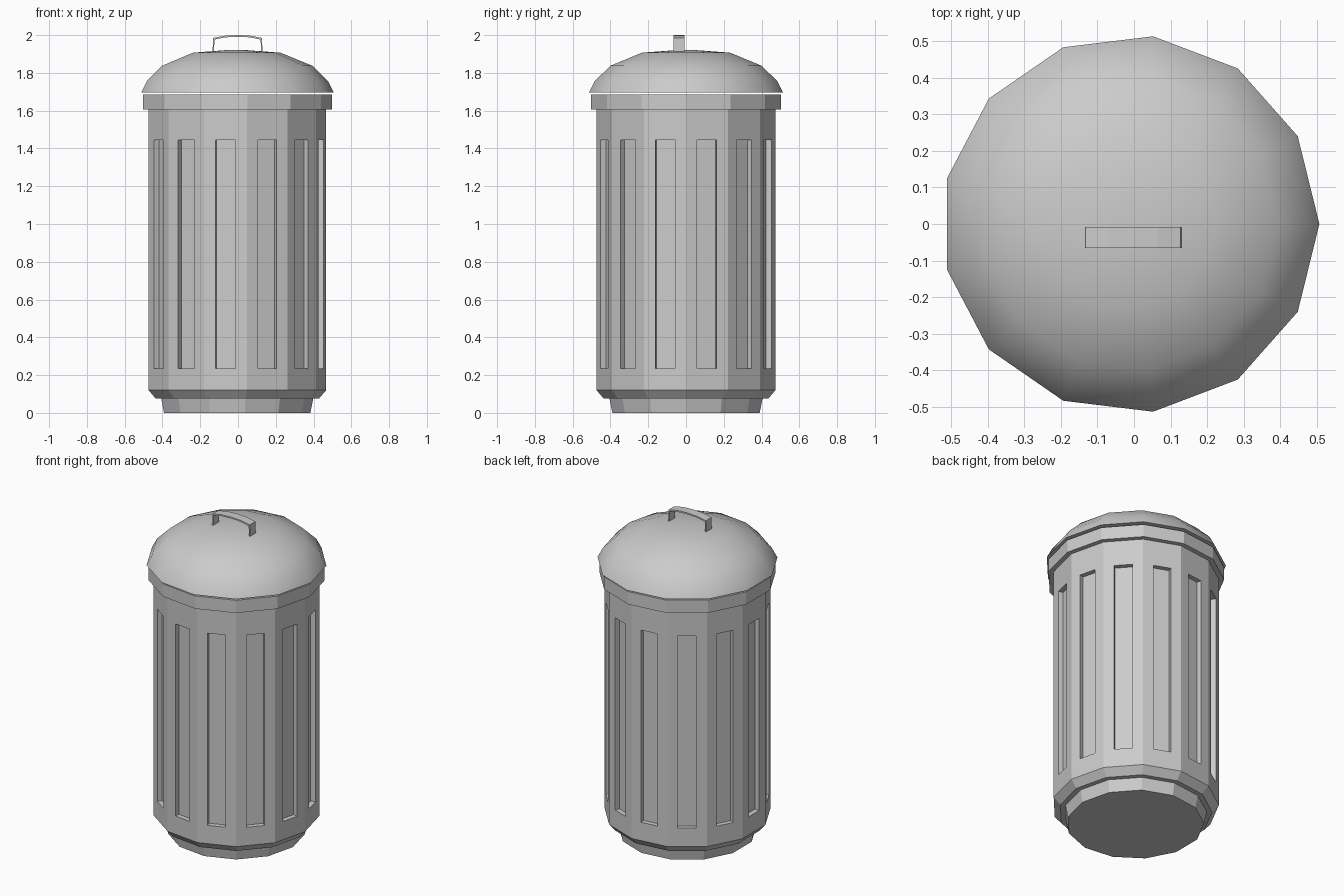
import bpy, bmesh, math
from mathutils import Vector

if "Cube" in bpy.data.objects:
    bpy.data.objects.remove(bpy.data.objects["Cube"])

SIDES = 13
CX = -0.01  # odd-sided shape: shift so its extents are centred


def ring(bm, r, z):
    return [bm.verts.new((CX + r * math.cos(2 * math.pi * i / SIDES),
                          r * math.sin(2 * math.pi * i / SIDES), z))
            for i in range(SIDES)]


def finish(bm, name):
    bmesh.ops.recalc_face_normals(bm, faces=bm.faces)
    mesh = bpy.data.meshes.new(name)
    bm.to_mesh(mesh)
    bm.free()
    ob = bpy.data.objects.new(name, mesh)
    bpy.context.collection.objects.link(ob)
    return ob


def slotted_wall(bm, quad):
    # Wall panel with a recessed upright slot: frame, slot sides, slot back
    a, b, c, d = [v.co.copy() for v in quad]
    across = (b - a).normalized()
    mid = (a + b) / 2
    inward = Vector((CX - mid.x, -mid.y, 0)).normalized()
    half, low, high, depth = 0.053, 0.235, 1.445, 0.03
    corners = []
    for s, z in ((-1, low), (1, low), (1, high), (-1, high)):
        p = mid + across * half * s
        p.z = z
        corners.append(p)
    outer = [bm.verts.new(p) for p in corners]
    inner = [bm.verts.new(p + inward * depth) for p in corners]
    for i in range(4):
        j = (i + 1) % 4
        bm.faces.new((quad[i], quad[j], outer[j], outer[i]))
        bm.faces.new((outer[i], outer[j], inner[j], inner[i]))
    bm.faces.new(inner)


def turned(name, profile, slot_segment=None):
    bm = bmesh.new()
    rings = [ring(bm, r, z) for r, z in profile]
    for k in range(len(rings) - 1):
        lo, hi = rings[k], rings[k + 1]
        for i in range(SIDES):
            j = (i + 1) % SIDES
            quad = (lo[i], lo[j], hi[j], hi[i])
            if k == slot_segment:
                slotted_wall(bm, quad)
            else:
                bm.faces.new(quad)
    bm.faces.new(rings[0])
    bm.faces.new(rings[-1])
    return finish(bm, name)


# Can: foot, bevelled bottom, slotted wall and rim
turned("can_body", [(0.393, 0), (0.408, 0.075), (0.438, 0.075), (0.477, 0.12),
                    (0.477, 1.605), (0.507, 1.605), (0.507, 1.685)], slot_segment=3)

# Domed lid, hovering just above the rim
lid = turned("lid", [(0.517, 1.697), (0.486, 1.757), (0.403, 1.838),
                     (0.235, 1.907), (0.06, 1.92)])
bpy.context.view_layer.objects.active = lid
lid.select_set(True)
bpy.ops.object.shade_smooth_by_angle(angle=math.radians(40))

# Handle: thin arched strap
bm = bmesh.new()
outer = [(-0.135, 1.9), (-0.132, 1.985), (-0.07, 1.997), (0, 2.0),
         (0.065, 1.997), (0.127, 1.985), (0.13, 1.9)]
inner = [(-0.127, 1.9), (-0.125, 1.976), (-0.07, 1.988), (0, 1.991),
         (0.065, 1.988), (0.12, 1.976), (0.122, 1.9)]
loops = [[[bm.verts.new((x, y, z)) for x, z in path] for path in (outer, inner)]
         for y in (-0.065, -0.008)]
(of, nf), (ob, nb) = loops
for i in range(len(outer) - 1):
    for p, q in ((of, ob), (ob, nb), (nb, nf), (nf, of)):
        bm.faces.new((p[i], p[i + 1], q[i + 1], q[i]))
for i in (0, -1):
    bm.faces.new((of[i], ob[i], nb[i], nf[i]))
finish(bm, "lid_handle")
